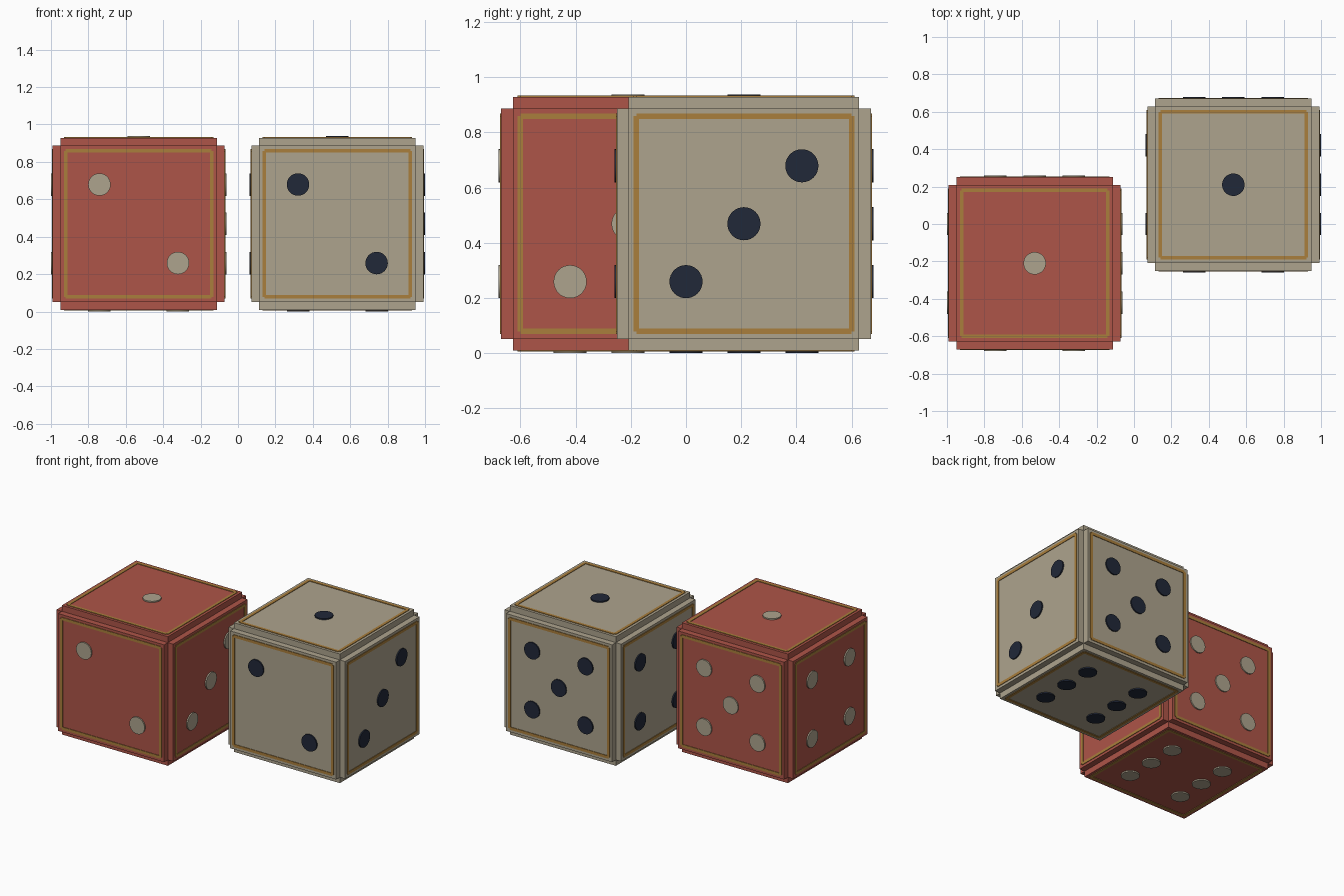
import bpy, bmesh
from mathutils import Matrix, Vector

if "Cube" in bpy.data.objects:
    bpy.data.objects.remove(bpy.data.objects["Cube"])

CORE, FACE, TRIM, PIP = 0.418, 0.46, 0.464, 0.469   # half sizes / heights from die centre
S = 0.21                                            # pip spacing
X, Y, Z = Vector((1, 0, 0)), Vector((0, 1, 0)), Vector((0, 0, 1))

# Pip layouts in each face's own (u, v) grid
DIAG_UP = [(-1, -1), (1, 1)]
DIAG_DOWN = [(-1, 1), (1, -1)]
CORNERS = DIAG_UP + DIAG_DOWN
FACES = [  # u axis, v axis, pips
    (X, Y, [(0, 0)]),                          # top 1
    (X, Z, DIAG_DOWN),                         # front 2
    (Y, Z, DIAG_UP + [(0, 0)]),                # right 3
    (-Y, Z, CORNERS),                          # left 4
    (-X, Z, CORNERS + [(0, 0)]),               # back 5
    (Y, X, CORNERS + [(0, -1), (0, 1)]),       # bottom 6
]


def material(name, rgb):
    m = bpy.data.materials.new(name)
    m.diffuse_color = (*rgb, 1)
    m.use_nodes = True
    m.node_tree.nodes["Principled BSDF"].inputs["Base Color"].default_value = m.diffuse_color
    return m


def finish(bm, name, mat, centre):
    me = bpy.data.meshes.new(name)
    bm.normal_update()
    bm.to_mesh(me)
    bm.free()
    me.materials.append(mat)
    ob = bpy.data.objects.new(name, me)
    ob.location = centre
    bpy.context.collection.objects.link(ob)
    return ob


def frame(u, v):
    return Matrix((u, v, u.cross(v))).transposed().to_4x4()


def add_box(bm, m, centre, size):
    bmesh.ops.create_cube(bm, size=1, matrix=m @ Matrix.Translation(centre)
                          @ Matrix.Diagonal((*size, 1)))


def make_die(name, centre, body_mat, pip_mat, trim_mat):
    # Body: cube with every face raised, leaving stepped edges
    bm = bmesh.new()
    bmesh.ops.create_cube(bm, size=2 * CORE)
    bm.normal_update()
    raised = bmesh.ops.extrude_discrete_faces(bm, faces=bm.faces[:])["faces"]
    for f in raised:
        n = f.normal.copy()
        bmesh.ops.translate(bm, verts=f.verts[:], vec=n * (FACE - CORE))
    bmesh.ops.recalc_face_normals(bm, faces=bm.faces[:])
    finish(bm, name + "_body", body_mat, centre)

    trim, pips = bmesh.new(), bmesh.new()
    base = 0.45
    for u, v, layout in FACES:
        m = frame(u, v)
        # Gold border: four thin bars
        h, mid = TRIM - base, (TRIM + base) / 2
        for s in (-1, 1):
            add_box(trim, m, (0, s * 0.39, mid), (0.78, 0.02, h))
            add_box(trim, m, (s * 0.39, 0, mid), (0.02, 0.78, h))
        # Pips: low discs
        for a, b in layout:
            bmesh.ops.create_cone(
                pips, cap_ends=True, segments=32, radius1=0.06, radius2=0.06,
                depth=PIP - base,
                matrix=m @ Matrix.Translation((a * S, b * S, (PIP + base) / 2)))
    finish(trim, name + "_border_trim", trim_mat, centre)
    ob = finish(pips, name + "_pips", pip_mat, centre)
    bpy.ops.object.select_all(action='DESELECT')
    ob.select_set(True)
    bpy.context.view_layer.objects.active = ob
    bpy.ops.object.shade_smooth_by_angle()


red = material("red", (0.42, 0.09, 0.065))
ivory = material("ivory", (0.42, 0.37, 0.27))
navy = material("navy", (0.015, 0.021, 0.04))
gold = material("gold", (0.40, 0.21, 0.045))

make_die("red_die", (-0.531, -0.21, PIP), red, ivory, gold)
make_die("ivory_die", (0.531, 0.21, PIP), ivory, navy, gold)
